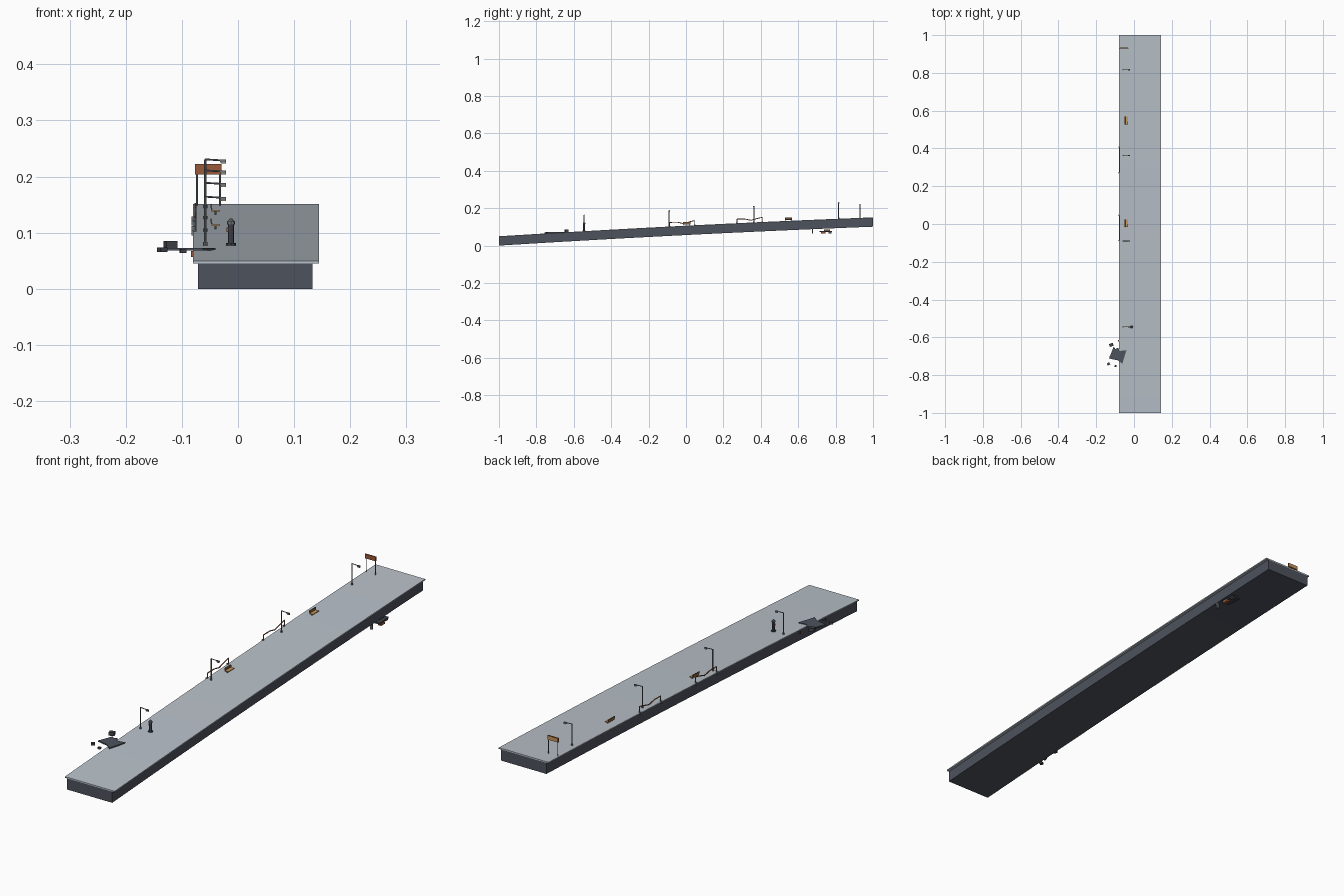
import bpy, bmesh, math
from mathutils import Vector, Matrix

if "Cube" in bpy.data.objects:
    bpy.data.objects.remove(bpy.data.objects["Cube"])

def mat(name, r, g, b):
    m = bpy.data.materials.new(name)
    m.diffuse_color = (r, g, b, 1)
    m.use_nodes = True
    m.node_tree.nodes["Principled BSDF"].inputs["Base Color"].default_value = m.diffuse_color
    return m

PAVE = mat("pale_pavement", 0.48, 0.53, 0.58)
BODY = mat("dark_concrete", 0.075, 0.085, 0.11)
METAL = mat("grey_metal", 0.17, 0.19, 0.21)
CHAR = mat("charcoal", 0.05, 0.055, 0.065)
RUST = mat("rust", 0.32, 0.10, 0.04)
OCHRE = mat("ochre", 0.60, 0.32, 0.11)
WOOD = mat("brown_wood", 0.24, 0.12, 0.05)
LAMP = mat("lamp_glass", 0.55, 0.45, 0.22)

def ground(y):
    """Height of the gently arched deck at y."""
    return 0.1065 + 0.0505 * y - 0.0060 * y * y

def finish(name, bm, m):
    bmesh.ops.recalc_face_normals(bm, faces=bm.faces)
    me = bpy.data.meshes.new(name)
    bm.to_mesh(me)
    bm.free()
    me.materials.append(m)
    ob = bpy.data.objects.new(name, me)
    bpy.context.collection.objects.link(ob)
    return ob

def box(name, c, s, m, rot=(0, 0, 0)):
    bm = bmesh.new()
    bmesh.ops.create_cube(bm, size=1, matrix=Matrix.Diagonal((*s, 1)))
    ob = finish(name, bm, m)
    ob.location, ob.rotation_euler = c, rot
    return ob

def rod(name, a, b, r, m, sides=8, r2=None):
    a, b = Vector(a), Vector(b)
    bm = bmesh.new()
    bmesh.ops.create_cone(bm, cap_ends=True, segments=sides, radius1=r,
                          radius2=r if r2 is None else r2, depth=(b - a).length)
    ob = finish(name, bm, m)
    ob.location = (a + b) / 2
    ob.rotation_euler = (b - a).to_track_quat('Z', 'Y').to_euler()
    return ob

def ramp(name, x0, x1, top, bottom, m, n=24):
    """Strip that follows the deck curve along y."""
    bm = bmesh.new()
    rings = []
    for i in range(n + 1):
        y = -1 + 2 * i / n
        z = ground(y)
        rings.append([bm.verts.new(p) for p in (
            (x0, y, z - bottom), (x1, y, z - bottom), (x1, y, z - top), (x0, y, z - top))])
    for a, b in zip(rings, rings[1:]):
        for k in range(4):
            bm.faces.new((a[k], a[(k + 1) % 4], b[(k + 1) % 4], b[k]))
    bm.faces.new(rings[0])
    bm.faces.new(rings[-1])
    return finish(name, bm, m)

def slab(name, pts, z, t, m):
    """Flat plate from an outline."""
    bm = bmesh.new()
    f = bm.faces.new([bm.verts.new((x, y, z)) for x, y in pts])
    new = bmesh.ops.extrude_face_region(bm, geom=[f])['geom']
    bmesh.ops.translate(bm, vec=(0, 0, t), verts=[v for v in new if isinstance(v, bmesh.types.BMVert)])
    return finish(name, bm, m)

# Sloping walkway
ramp("walkway_body", -0.071, 0.133, 0.005, 0.050, BODY)
ramp("walkway_deck", -0.080, 0.144, 0.0, 0.005, PAVE)

# Street lamps
for y in (0.816, 0.363, -0.09, -0.545):
    z = ground(y)
    rod("lamp_base", (-0.058, y, z), (-0.058, y, z + 0.006), 0.004, METAL)
    rod("lamp_pole", (-0.058, y, z), (-0.058, y, z + 0.087), 0.0023, METAL)
    rod("lamp_arm", (-0.059, y, z + 0.087), (-0.026, y, z + 0.085), 0.0016, METAL)
    box("lamp_head", (-0.027, y, z + 0.084), (0.011, 0.007, 0.005), METAL)
    box("lamp_light", (-0.026, y, z + 0.081), (0.009, 0.006, 0.003), LAMP)

# Sign at the top of the slope
sy = 0.93
for x in (-0.073, -0.032):
    rod("sign_post", (x, sy, ground(sy)), (x, sy, 0.206), 0.0018, METAL)
box("sign_board", (-0.053, sy, 0.213), (0.048, 0.004, 0.018), RUST)
box("sign_back_panel", (-0.053, sy + 0.0025, 0.213), (0.043, 0.002, 0.014), OCHRE)

# Bent handrails along the left edge
for y0, y1 in ((0.272, 0.408), (-0.087, 0.047)):
    path = []
    for t, h in ((0, 0.022), (0.3, 0.021), (0.55, 0.012), (0.8, 0.020), (1, 0.025)):
        y = y0 + (y1 - y0) * t
        path.append((-0.076, y, ground(y) + h))
    for a, b in zip(path, path[1:]):
        rod("handrail", a, b, 0.0022, RUST, 6)
    for p in (path[0], path[-1]):
        rod("rail_post", (p[0], p[1], ground(p[1]) - 0.002), p, 0.0022, METAL, 6)
        box("rail_bracket", (-0.080, p[1], ground(p[1]) - 0.002), (0.005, 0.007, 0.010), METAL)

# Benches facing the walkway
for y in (0.548, 0.003):
    z = ground(y)
    box("bench_seat", (-0.040, y, z + 0.0065), (0.015, 0.040, 0.0025), OCHRE)
    box("bench_back", (-0.0475, y, z + 0.0135), (0.0025, 0.040, 0.010), WOOD, (0, -0.12, 0))
    for s in (-1, 1):
        box("bench_leg", (-0.040, y + s * 0.014, z + 0.003), (0.004, 0.003, 0.006), CHAR)

# Service pillar
px, py = -0.0125, -0.545
pz = ground(py)
rod("pillar_base", (px, py, pz), (px, py, pz + 0.004), 0.009, CHAR)
rod("pillar_body", (px, py, pz), (px, py, pz + 0.038), 0.0055, BODY)
rod("pillar_collar", (px, py, pz + 0.037), (px, py, pz + 0.043), 0.007, METAL)
rod("pillar_cap", (px, py, pz + 0.043), (px, py, pz + 0.048), 0.006, METAL, 8, 0.002)
box("pillar_panel", (px - 0.006, py, pz + 0.028), (0.004, 0.007, 0.008), RUST)

# Broken slab and rubble overhanging the left edge
slab("broken_slab", ((-0.108, -0.650), (-0.098, -0.662), (-0.085, -0.655), (-0.075, -0.672),
                     (-0.040, -0.668), (-0.062, -0.740), (-0.085, -0.722), (-0.132, -0.712)),
     0.068, 0.005, BODY)
for x, y, z, s, a in ((-0.120, -0.640, 0.078, (0.021, 0.016, 0.014), 0.3),
                      (-0.135, -0.741, 0.070, (0.015, 0.013, 0.008), 0.5),
                      (-0.098, -0.752, 0.067, (0.011, 0.009, 0.007), 0.2)):
    box("rubble_block", (x, y, z), s, CHAR, (0, 0, a))
rod("bent_bar", (-0.130, -0.700, 0.070), (-0.085, -0.700, 0.070), 0.0015, METAL, 6)
box("rust_scrap", (-0.082, -0.617, 0.062), (0.004, 0.008, 0.010), RUST)

# Debris hanging under the right edge at the high end
box("hanging_plate", (0.118, 0.747, 0.075), (0.036, 0.064, 0.006), CHAR, (0, 0, 0.1))
box("hanging_crate", (0.110, 0.755, 0.082), (0.022, 0.032, 0.010), WOOD)
box("hanging_rust_block", (0.132, 0.735, 0.069), (0.014, 0.024, 0.010), RUST)
box("hanging_small_block", (0.126, 0.770, 0.070), (0.012, 0.014, 0.008), BODY)
box("hanging_bracket", (0.128, 0.676, 0.077), (0.010, 0.006, 0.022), METAL)
